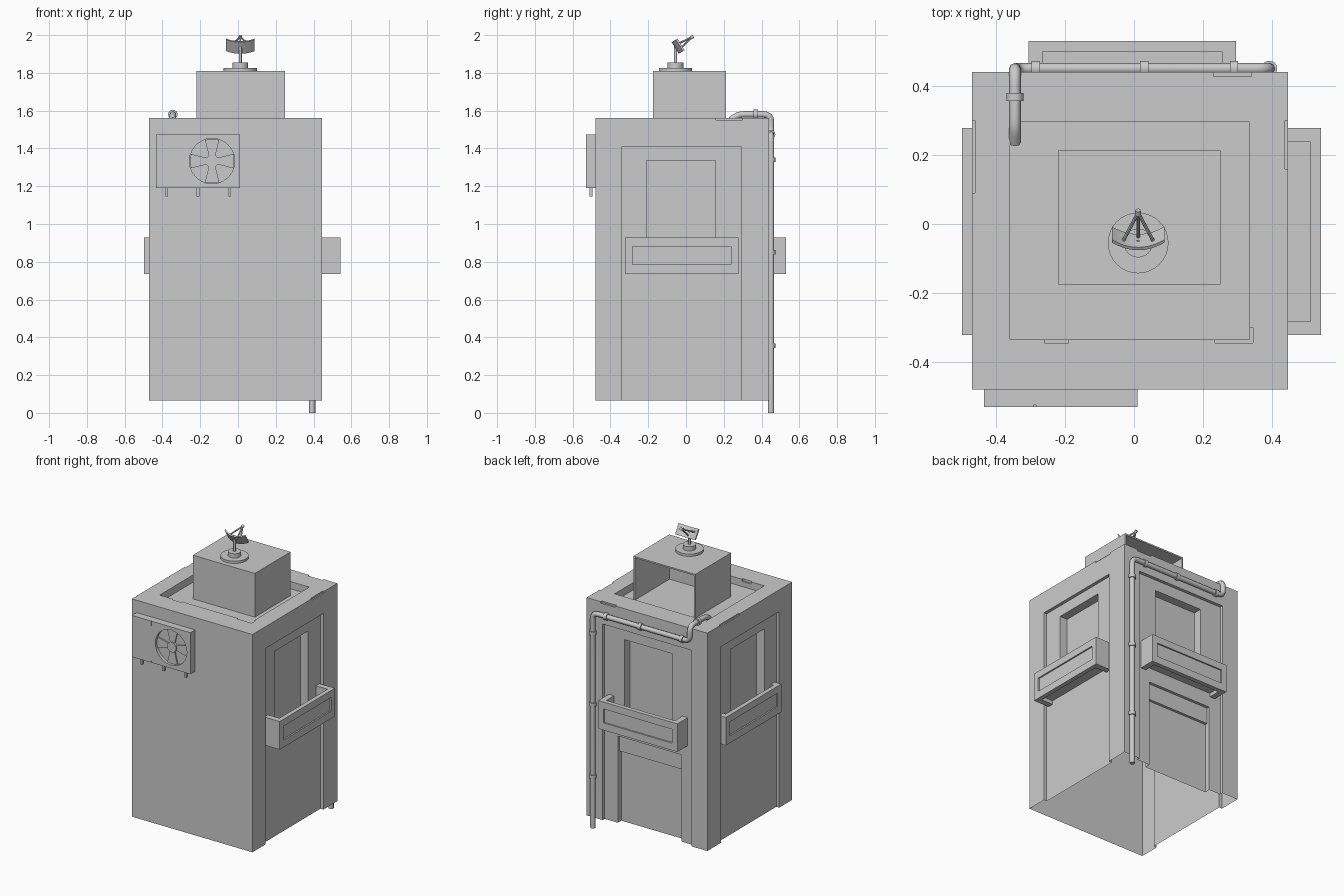
import bpy, bmesh, math
from mathutils import Vector, Matrix

if "Cube" in bpy.data.objects:
    bpy.data.objects.remove(bpy.data.objects["Cube"])


def finish(bm, name, smooth=False):
    bmesh.ops.recalc_face_normals(bm, faces=bm.faces)
    me = bpy.data.meshes.new(name)
    bm.to_mesh(me)
    bm.free()
    ob = bpy.data.objects.new(name, me)
    bpy.context.collection.objects.link(ob)
    if smooth:
        bpy.context.view_layer.objects.active = ob
        bpy.ops.object.select_all(action='DESELECT')
        ob.select_set(True)
        bpy.ops.object.shade_smooth_by_angle(angle=math.radians(40))
    return ob


def box(name, x, y, z):
    bm = bmesh.new()
    bmesh.ops.create_cube(bm, size=1)
    for v in bm.verts:
        v.co = [(r[0] + r[1]) / 2 + c * (r[1] - r[0]) for r, c in zip((x, y, z), v.co)]
    return finish(bm, name)


def rod(name, a, b, r, n=16):
    a, b = Vector(a), Vector(b)
    bm = bmesh.new()
    m = Matrix.Translation((a + b) / 2) @ (b - a).to_track_quat('Z', 'Y').to_matrix().to_4x4()
    bmesh.ops.create_cone(bm, cap_ends=True, segments=n, radius1=r, radius2=r,
                          depth=(b - a).length, matrix=m)
    return finish(bm, name, True)


def cut(ob, cutter):
    mod = ob.modifiers.new('cut', 'BOOLEAN')
    mod.operation, mod.solver, mod.object = 'DIFFERENCE', 'EXACT', cutter
    bpy.context.view_layer.update()
    dg = bpy.context.evaluated_depsgraph_get()
    me = bpy.data.meshes.new_from_object(ob.evaluated_get(dg))
    ob.modifiers.clear()
    ob.data = me
    bpy.data.objects.remove(cutter)


def cut_boxes(ob, ranges):
    for r in ranges:
        cut(ob, box('cutter', *r))


# Building shell: wall recesses, windows, sunken roof, chipped parapet
X0, X1, Y0, Y1, ZB, ZT = -.47, .446, -.48, .44, .065, 1.56
D, W = .022, .08          # recess and window depth
body = box('building_shell', (X0, X1), (Y0, Y1), (ZB, ZT))
cut_boxes(body, [
    ((-.36, .335), (-.335, .295), (1.51, 2)),
    ((X1 - D, 1), (-.34, .29), (-1, 1.41)),
    ((X1 - W, 1), (-.21, .155), (.80, 1.335)),
    ((-1, X0 + D), (-.34, .29), (-1, 1.41)),
    ((-1, X0 + W), (-.21, .155), (.80, 1.335)),
    ((-.35, .325), (Y1 - D, 1), (-1, 1.41)),
    ((-.19, .175), (Y1 - W, 1), (.80, 1.335)),
    ((-.26, .225), (Y1 - .042, 1), (-1, .66)),
    ((-.26, .225), (Y1 - .06, 1), (-1, .55)),
    ((.437, 1), (.16, .30), (1.55, 2)),
    ((-1, -.461), (.09, .30), (1.55, 2)),
    ((.23, .34), (.427, 1), (1.55, 2)),
    ((-.26, -.19), (-.345, -.30), (1.545, 2)),
    ((.235, .345), (-.345, -.30), (1.545, 2)),
])
bm = bmesh.new()          # the shell is open underneath
bm.from_mesh(body.data)
bmesh.ops.delete(bm, geom=[f for f in bm.faces
                           if f.calc_center_median().z < ZB + .001 and abs(f.normal.z) > .9],
                 context='FACES')
bm.to_mesh(body.data)
bm.free()


# Balconies: parapet with sunken front panel and a raised floor
def balcony(name, origin, angle, d, half=.30):
    ob = box(name, (0, d), (-half, half), (.735, .928))
    h = half - .04
    cut_boxes(ob, [
        ((-.1, d - .03), (-h, h), (.775, 2)),
        ((-.1, d - .03), (-h, h), (0, .76)),
        ((d - .01, 1), (-h, h), (.785, .88)),
    ])
    ob.location = (*origin, 0)
    ob.rotation_euler.z = angle
    return ob


balcony('right_balcony', (X1 - D, -.022), 0, .542 - X1 + D)
balcony('left_balcony', (X0 + D, -.022), math.pi, .542 + X0 + D - 2 * D)
balcony('back_balcony', (-.005, Y1 - D), math.pi / 2, .53 - Y1 + D)

# Roof hut, open at the back
hut = box('roof_hut', (-.22, .25), (-.175, .213), (1.50, 1.81))
cut_boxes(hut, [((-.21, .24), (-.165, 1), (1, 1.80))])

# Air conditioner with fan
FX, FZ = -.137, 1.333
ac = box('air_conditioner', (-.435, .01), (-.53, -.478), (1.19, 1.475))
cut(ac, rod('cutter', (FX, -.6, FZ), (FX, -.508, FZ), .12, 24))
cut_boxes(ac, [((-.291, -.284), (-.6, -.525), (1.44, 2)),
               ((-.291, -.284), (-.6, -.525), (1, 1.20))])
rod('fan_hub', (FX, -.507, FZ), (FX, -.524, FZ), .035, 12)
for i in range(4):
    bm = bmesh.new()
    prof = [(.025, -.016), (.112, -.038), (.117, 0), (.112, .038), (.025, .016)]
    rot = Matrix.Rotation(i * math.pi / 2, 4, 'Y')
    vs = [bm.verts.new(Vector((FX, -.507, FZ)) + rot @ Vector((a, 0, b))) for a, b in prof]
    f = bm.faces.new(vs)
    ext = bmesh.ops.extrude_face_region(bm, geom=[f])
    for v in ext['geom']:
        if isinstance(v, bmesh.types.BMVert):
            v.co.y -= .01
    finish(bm, 'fan_blade')
for x in (-.378, -.212, -.043):
    box('ac_peg', (x - .007, x + .007), (-.51, -.495), (1.145, 1.195))

# Drain pipe with rounded bends
PY, PR, PX, QX, QZ = .45, .017, -.345, .392, 1.475
path = [Vector(p) for p in [(PX, .235, 1.55), (PX, .28, 1.58), (PX, PY, 1.58),
                            (PX, PY, QZ), (QX, PY, QZ), (QX, PY, 0)]]
pts = [path[0]]
for a, b, c in zip(path, path[1:], path[2:]):
    r = min(.04, (a - b).length * .45)
    p, q = b + (a - b).normalized() * r, b + (c - b).normalized() * r
    pts += [p.lerp(b, t).lerp(b.lerp(q, t), t) for t in (0, .25, .5, .75, 1)]
pts.append(path[-1])
cu = bpy.data.curves.new('drain_pipe', 'CURVE')
cu.dimensions, cu.bevel_depth, cu.bevel_resolution, cu.use_fill_caps = '3D', PR, 2, True
sp = cu.splines.new('POLY')
sp.points.add(len(pts) - 1)
for s, p in zip(sp.points, pts):
    s.co = (*p, 1)
bpy.context.collection.objects.link(bpy.data.objects.new('drain_pipe', cu))
for x in (-.285, .03, .29):
    rod('pipe_collar', (x - .012, PY, QZ), (x + .012, PY, QZ), PR + .006)
for z in (1.34, .85, .355):
    rod('pipe_collar', (QX, PY, z - .012), (QX, PY, z + .012), PR + .006)
rod('pipe_collar', (PX, .357, 1.58), (PX, .38, 1.58), .025)

# Dish aerial: stepped base, mast, curved reflector, feed struts
CX, CY = .012, -.055
rod('dish_base', (CX, CY, 1.805), (CX, CY, 1.826), .088, 32)
rod('dish_socket', (CX, CY, 1.82), (CX, CY, 1.855), .042, 24)
rod('dish_mast', (CX, CY, 1.85), (CX, CY, 1.94), .008, 12)
n, up = Vector((0, .85, .53)).normalized(), Vector((0, -.53, .85)).normalized()
centre = Vector((CX, -.057, 1.932))


def dish_point(u, v, lift=0):
    return centre + Vector((u, 0, 0)) + up * v + n * (4.5 * u * u + lift)


bm = bmesh.new()
N = 12
grid = [[[bm.verts.new(dish_point(-.076 + .152 * i / N, v, l)) for l in (0, .01)]
         for v in (-.036, .036)] for i in range(N + 1)]
loops = [[g[0][0], g[0][1], g[1][1], g[1][0]] for g in grid]
for a, b in zip(loops, loops[1:]):
    for k in range(4):
        bm.faces.new((a[k], a[(k + 1) % 4], b[(k + 1) % 4], b[k]))
bm.faces.new(loops[0])
bm.faces.new(loops[-1])
finish(bm, 'dish_reflector', True)
feed = Vector((CX, .033, 1.99))
for u, v in ((-.045, .012), (.045, .012), (0, -.02)):
    rod('feed_strut', dish_point(u, v, .005), feed, .005, 8)
rod('dish_feed', feed - n * .008, feed + n * .008, .009, 12)
